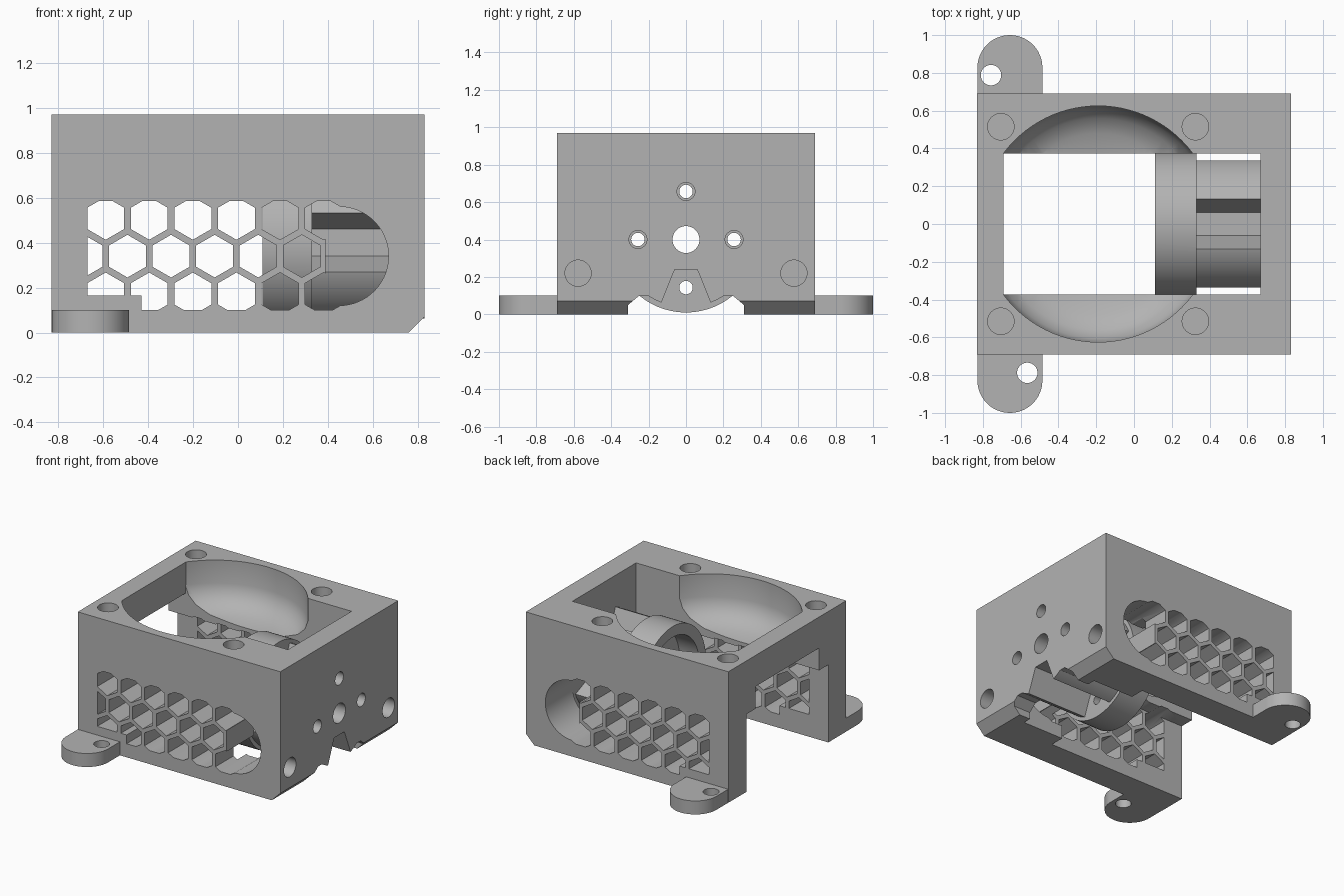
import bpy, bmesh, math
from mathutils import Vector

if "Cube" in bpy.data.objects:
    bpy.data.objects.remove(bpy.data.objects["Cube"])

grey = bpy.data.materials.new("plain_grey")
grey.use_nodes = True
grey.diffuse_color = (0.45, 0.45, 0.45, 1)
grey.node_tree.nodes["Principled BSDF"].inputs["Base Color"].default_value = (0.45, 0.45, 0.45, 1)


def finish(name, bm):
    bmesh.ops.recalc_face_normals(bm, faces=bm.faces)
    mesh = bpy.data.meshes.new(name)
    bm.to_mesh(mesh)
    bm.free()
    mesh.materials.append(grey)
    ob = bpy.data.objects.new(name, mesh)
    bpy.context.collection.objects.link(ob)
    return ob


def prism(name, outlines, axis, a, b):
    """Extrude 2D outlines along an axis from a to b."""
    place = {"x": lambda p, t: (t, p[0], p[1]),
             "y": lambda p, t: (p[0], t, p[1]),
             "z": lambda p, t: (p[0], p[1], t)}[axis]
    bm = bmesh.new()
    for pts in outlines:
        low = [bm.verts.new(place(p, a)) for p in pts]
        high = [bm.verts.new(place(p, b)) for p in pts]
        bm.faces.new(low)
        bm.faces.new(high)
        for i in range(len(pts)):
            j = (i + 1) % len(pts)
            bm.faces.new((low[i], low[j], high[j], high[i]))
    return finish(name, bm)


def circle(u, v, r, n=48, start=0.0, sweep=2 * math.pi):
    full = sweep > 6
    return [(u + r * math.cos(start + sweep * i / (n if full else n - 1)),
             v + r * math.sin(start + sweep * i / (n if full else n - 1))) for i in range(n)]


def box(name, x0, x1, y0, y1, z0, z1):
    return prism(name, [[(x0, y0), (x1, y0), (x1, y1), (x0, y1)]], "z", z0, z1)


def combine(target, tool, mode="DIFFERENCE", keep=False):
    """Apply a boolean and throw the tool away."""
    mod = target.modifiers.new("bool", "BOOLEAN")
    mod.operation, mod.object, mod.solver = mode, tool, "EXACT"
    bpy.context.view_layer.update()
    graph = bpy.context.evaluated_depsgraph_get()
    mesh = bpy.data.meshes.new_from_object(target.evaluated_get(graph))
    target.modifiers.clear()
    target.data = mesh
    if not keep:
        bpy.data.objects.remove(tool)


# Housing block with a chamfered lower end edge
W, D, H = 0.83, 0.69, 0.97
housing = prism("housing", [[(-W, 0), (0.76, 0), (W, 0.07), (W, H), (-W, H)]], "y", -D, D)

# Main shaft, wider lower pocket, and open end
combine(housing, box("shaft_cut", -0.69, 0.67, -0.372, 0.372, -0.2, 1.2))
combine(housing, box("pocket_cut", -1, 0.33, -0.48, 0.48, -0.2, 0.575))
combine(housing, box("end_cut", -1, -0.6, -0.372, 0.372, -0.2, 0.74))

# Round dish scooped out of both side walls
profile = [(0.625, 1.1), (0.625, 0.8), (0.605, 0.735), (0.56, 0.68), (0.48, 0.635), (0.3, 0.6)]
bm = bmesh.new()
rings = [[bm.verts.new((x, y, z)) for x, y in circle(-0.19, 0, r, 96)] for r, z in profile]
for lower, upper in zip(rings, rings[1:]):
    for i in range(96):
        j = (i + 1) % 96
        bm.faces.new((lower[i], lower[j], upper[j], upper[i]))
bm.faces.new(rings[0])
bm.faces.new(rings[-1])
dish = finish("dish_cut", bm)
combine(dish, box("dish_limit", -0.69, 0.6, -0.8, 0.8, 0, 1.3), "INTERSECT")
combine(housing, dish)

# Honeycomb vents through both side walls, kept clear of the foot pads
pitch, radius = 0.194, 0.095
cells = []
for row in (-1, 0, 1):
    for col in range(6):
        cx = -0.589 + pitch * col - (pitch / 2 if row == 0 else 0)
        cells.append(circle(cx, 0.34 + row * pitch * 0.866, radius, 6, math.pi / 6))
vents = prism("vent_cut", cells, "y", -0.9, 0.9)
combine(vents, box("vent_limit", -0.67, 0.6, -1, 1, 0.1, 0.585), "INTERSECT")
combine(vents, box("pad_keep", -0.9, -0.43, -1, 1, 0, 0.165))
combine(housing, vents)

# Round-ended service window beside the vents
window = [(0.39, 0.12)] + circle(0.45, 0.34, 0.22, 32, -math.pi / 2, math.pi) + [(0.39, 0.56)]
combine(housing, prism("window_cut", [window], "y", -0.9, 0.9))

# Notch under the end wall
notch = [(-0.31, -0.1), (-0.31, 0.05), (-0.25, 0.1), (0.25, 0.1), (0.31, 0.05), (0.31, -0.1)]
combine(housing, prism("notch_cut", [notch], "x", 0.6, 1))

# Blind holes in the top and in the end wall
combine(housing, prism("top_holes", [circle(x, y, 0.07) for x in (-0.705, 0.325)
                                     for y in (-0.515, 0.515)], "z", H - 0.1, 1.2))
combine(housing, prism("end_holes", [circle(y, 0.22, 0.07) for y in (-0.577, 0.577)],
                       "x", W - 0.1, 1))

# Motor mount: a finned core joined to a cup
AXIS = 0.4
core = prism("core", [circle(0, AXIS, 0.362, 96)], "x", 0.3, W)
mount = prism("motor_mount", [circle(0, AXIS, 0.39, 96)], "x", 0.11, 0.33)
combine(mount, core, "UNION")
combine(mount, prism("cup_bore", [circle(0, AXIS, 0.31, 96)], "x", 0, 0.27))

# Four tapered screw channels, the lowest one open through the end wall
for k in range(4):
    c, s = round(math.cos(k * math.pi / 2)), round(math.sin(k * math.pi / 2))
    shape = [(-0.06, -0.16), (0.06, -0.16), (0.165, -0.42), (-0.165, -0.42)]
    turned = [(c * u - s * v, AXIS + s * u + c * v) for u, v in shape]
    channel = prism("channel_cut", [turned], "x", 0.33, 1 if k == 0 else 0.67)
    if k == 0:
        combine(housing, channel, keep=True)
    combine(mount, channel)

# Shaft hole, screw holes and wider access holes
spots = [(0, AXIS - 0.257), (0, AXIS + 0.257), (-0.257, AXIS), (0.257, AXIS)]
for part in (housing, mount):
    combine(part, prism("shaft_hole", [circle(0, AXIS, 0.072)], "x", 0, 1))
    combine(part, prism("access_holes", [circle(y, z, 0.048, 32) for y, z in spots], "x", 0.6, 1))
combine(mount, prism("screw_holes", [circle(y, z, 0.036, 32) for y, z in spots], "x", 0.2, 0.4))
combine(housing, mount, "UNION")

# Mounting feet with rounded ends and a screw hole each
parts = [housing]
for side, name, hx in ((1, "back_foot", -0.757), (-1, "front_foot", -0.565)):
    tip = circle(-0.657, 0.828, 0.172, 32, 0, math.pi)
    outline = [(-0.485, 0.68)] + tip + [(-W + 0.001, 0.68)]
    foot = prism(name, [[(x, side * y) for x, y in outline]], "z", 0, 0.1)
    combine(foot, prism("foot_hole", [circle(hx, side * 0.788, 0.054)], "z", -0.1, 0.3))
    parts.append(foot)

# Smooth curved walls, keep corners crisp
for ob in parts:
    bpy.ops.object.select_all(action="DESELECT")
    ob.select_set(True)
    bpy.context.view_layer.objects.active = ob
    bpy.ops.object.shade_smooth_by_angle()
